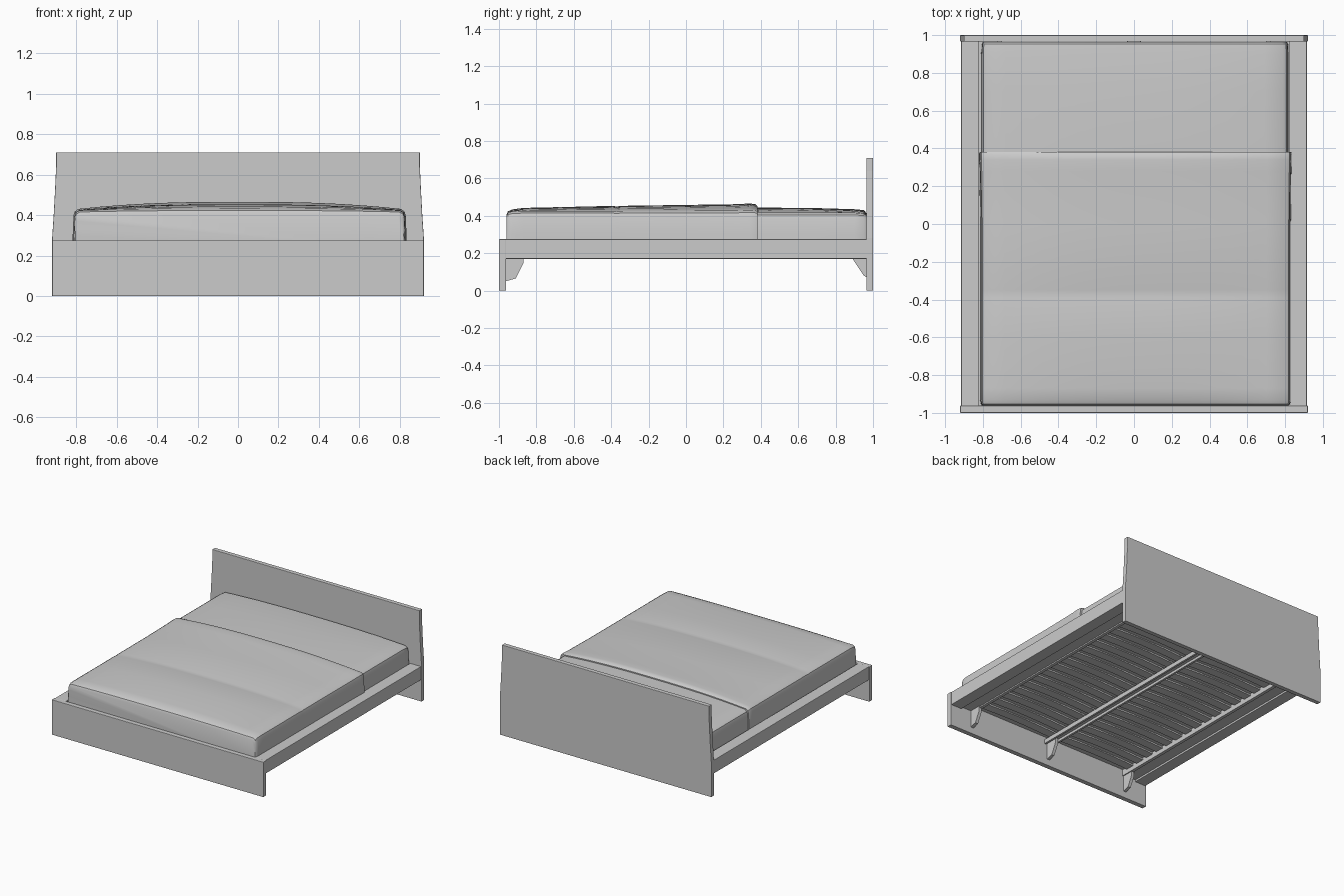
import bpy, bmesh, math

cube = bpy.data.objects.get("Cube")
if cube:
    bpy.data.objects.remove(cube, do_unlink=True)

grey = bpy.data.materials.new("light_grey")
grey.use_nodes = True
COLOR = (0.6, 0.6, 0.6, 1)
grey.diffuse_color = COLOR
grey.node_tree.nodes["Principled BSDF"].inputs["Base Color"].default_value = COLOR


def finish(name, bm, bevel=0, smooth=False):
    bmesh.ops.recalc_face_normals(bm, faces=bm.faces)
    mesh = bpy.data.meshes.new(name)
    bm.to_mesh(mesh)
    bm.free()
    mesh.materials.append(grey)
    ob = bpy.data.objects.new(name, mesh)
    bpy.context.collection.objects.link(ob)
    if bevel:
        mod = ob.modifiers.new("soft_edges", 'BEVEL')
        mod.width, mod.segments = bevel, 2
    if smooth:
        bpy.ops.object.select_all(action='DESELECT')
        ob.select_set(True)
        bpy.context.view_layer.objects.active = ob
        bpy.ops.object.shade_smooth_by_angle(angle=math.radians(35))
    return ob


def loft(name, rings, bevel=0, smooth=False):
    """Skin a list of equal closed rings and cap both ends."""
    bm = bmesh.new()
    rows = [[bm.verts.new(p) for p in ring] for ring in rings]
    n = len(rows[0])
    for a, b in zip(rows, rows[1:]):
        for i in range(n):
            j = (i + 1) % n
            bm.faces.new((a[i], a[j], b[j], b[i]))
    bm.faces.new(rows[0])
    bm.faces.new(rows[-1])
    return finish(name, bm, bevel, smooth)


def box(name, x, y, z, bevel=0):
    rings = [[(x[0], v, z[0]), (x[1], v, z[0]), (x[1], v, z[1]), (x[0], v, z[1])] for v in y]
    return loft(name, rings, bevel)


def board(name, half_outline, y, bevel):
    """Upright panel from a mirrored half outline of (x, z)."""
    outline = half_outline + [(-x, z) for x, z in reversed(half_outline)]
    return loft(name, [[(x, v, z) for x, z in outline] for v in y], bevel)


def bracket(name, x, side_profile):
    return loft(name, [[(x + d, y, z) for y, z in side_profile] for d in (-0.012, 0.012)])


# Headboard with gently tapering sides, and plain footboard
board("headboard", [(0.92, 0), (0.92, 0.28), (0.912, 0.4), (0.905, 0.53), (0.9, 0.64), (0.9, 0.71)],
      (0.965, 1.0), 0.003)
board("footboard", [(0.92, 0), (0.92, 0.275)], (-1.0, -0.962), 0.003)

# Side rails with inner ledges
for s, side in ((1, "left"), (-1, "right")):
    box(side + "_side_rail", sorted((s * 0.82, s * 0.915)), (-0.965, 0.968), (0.17, 0.275), 0.003)
    box(side + "_slat_ledge", sorted((s * 0.72, s * 0.825)), (-0.962, 0.966), (0.185, 0.205))
    box(side + "_ledge_lip", sorted((s * 0.7, s * 0.725)), (-0.962, 0.966), (0.175, 0.225))

# Centre beam: a pair of strips under a plate
box("centre_beam", (-0.035, 0.035), (-0.962, 0.966), (0.19, 0.205))
for x in (-0.03, 0.03):
    box("centre_beam_flange", (x - 0.008, x + 0.008), (-0.962, 0.966), (0.17, 0.195))

# Support brackets at foot and head
FOOT = [(-0.963, 0.19), (-0.87, 0.19), (-0.87, 0.145), (-0.91, 0.065), (-0.963, 0.05)]
HEAD = [(0.967, 0.19), (0.89, 0.19), (0.89, 0.17), (0.95, 0.08), (0.967, 0.07)]
for x, place in ((0.72, "left"), (0, "centre"), (-0.72, "right")):
    bracket(place + "_foot_bracket", x, FOOT)
    bracket(place + "_head_bracket", x, HEAD)

# Bowed slats on both sides of the beam
SLATS = 17
for i in range(SLATS):
    yc = -0.88 + 1.76 * i / (SLATS - 1)
    for s, side in ((1, "left"), (-1, "right")):
        rings = []
        for k in range(7):
            t = k / 6
            x = s * (0.02 + 0.74 * t)
            z = 0.205 + 0.012 * math.sin(math.pi * t)
            rings.append([(x, yc - 0.035, z), (x, yc + 0.035, z),
                          (x, yc + 0.035, z + 0.012), (x, yc - 0.035, z + 0.012)])
        loft(side + "_slat", rings, smooth=True)


def cushion(name, cx, stations):
    """Crowned slab; each station is (y, half width, edge height, centre height)."""
    rings = []
    for y, w, edge, top in stations:
        crown = []
        for k in range(17):
            u = -0.97 + 1.94 * k / 16
            crown.append((u * w, edge + (top - edge) * (1 - abs(u) ** 2.5)))
        side = [(w + 0.006, 0.225), (w + 0.004, 0.3), (w, edge - 0.03), (w - 0.006, edge - 0.01)]
        left = [(-x, z) for x, z in side]
        section = left + crown + side[::-1]
        rings.append([(cx + x, y, z) for x, z in section])
    return loft(name, rings, smooth=True)


# Mattress visible at the head end
cushion("mattress", 0.005, [(0.3, 0.808, 0.415, 0.44), (0.4, 0.808, 0.415, 0.444),
                            (0.7, 0.808, 0.415, 0.441), (0.9, 0.808, 0.415, 0.435),
                            (0.952, 0.806, 0.41, 0.43), (0.964, 0.8, 0.4, 0.415)])

# Cover over the foot end, with a shallow crease and a raised hem
cushion("bed_cover", 0.008, [(-0.96, 0.808, 0.4, 0.405), (-0.953, 0.814, 0.415, 0.423),
                             (-0.93, 0.817, 0.422, 0.434), (-0.87, 0.817, 0.424, 0.442),
                             (-0.6, 0.817, 0.424, 0.448), (-0.39, 0.817, 0.424, 0.453),
                             (-0.37, 0.817, 0.422, 0.449), (-0.35, 0.817, 0.424, 0.453),
                             (0, 0.817, 0.424, 0.458), (0.28, 0.82, 0.426, 0.462),
                             (0.34, 0.822, 0.428, 0.466), (0.37, 0.822, 0.426, 0.462),
                             (0.382, 0.819, 0.422, 0.452)])
